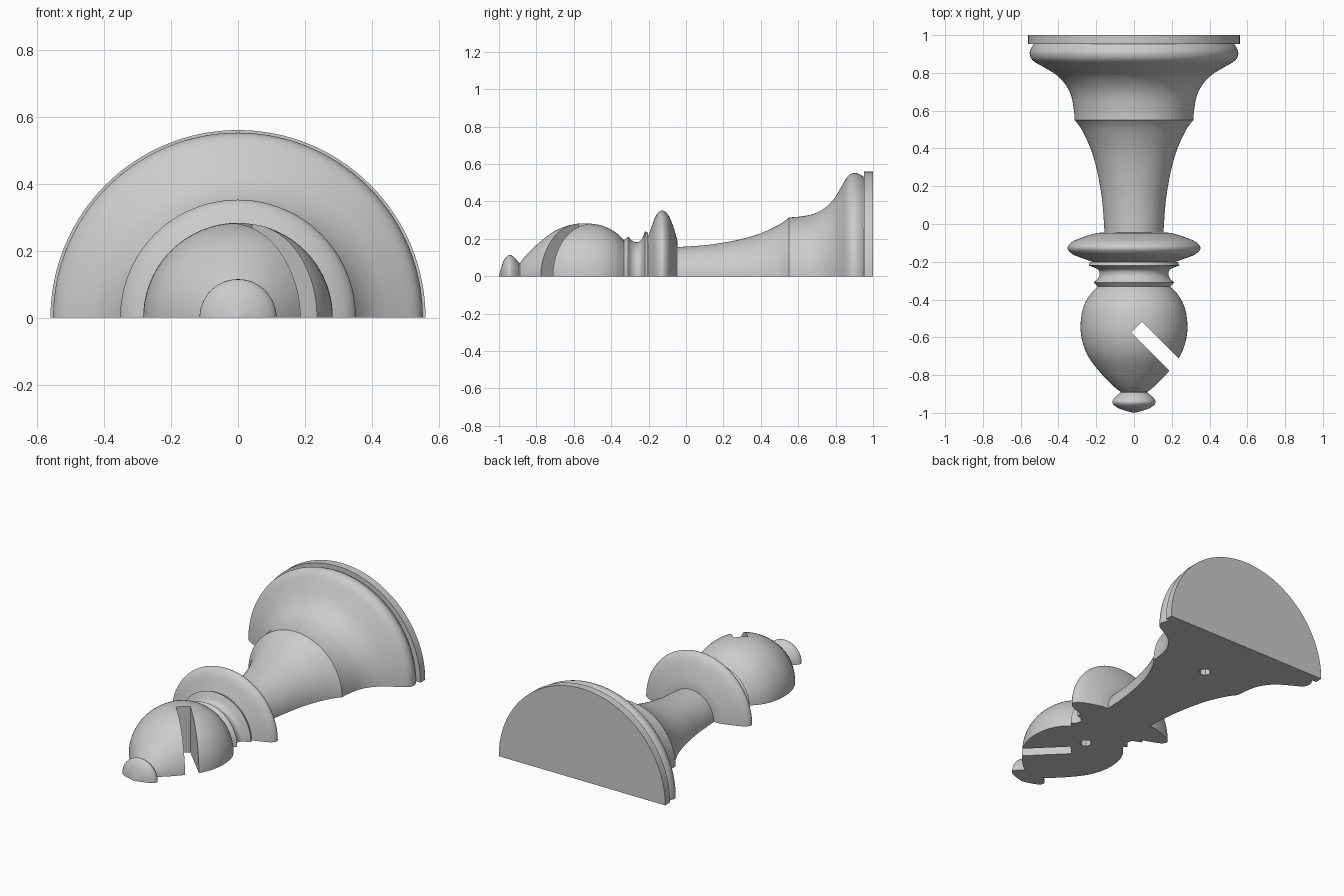
import bpy, bmesh, math
from mathutils import Matrix, Vector

if "Cube" in bpy.data.objects:
    bpy.data.objects.remove(bpy.data.objects["Cube"])

SEGMENTS = 64

# Profile sections as (y, radius); each is a smooth curve, with creases between
finial = [(-1, 0), (-.992, .033), (-.975, .083), (-.948, .114), (-.92, .103), (-.892, .071)]
head = [(-.888, .072), (-.85, .118), (-.78, .184), (-.7, .243), (-.62, .274), (-.54, .283),
        (-.45, .271), (-.38, .237), (-.332, .192)]
neck_lip = [(-.332, .192), (-.31, .212)]
neck_cove = [(-.305, .208), (-.29, .192), (-.266, .182), (-.24, .192), (-.219, .240)]
neck_ring = [(-.219, .240), (-.202, .233)]
collar_disc = [(-.202, .214), (-.185, .262), (-.16, .325), (-.128, .352), (-.095, .328),
               (-.068, .265), (-.047, .195)]
stem = [(-.045, .156), (.1, .166), (.2, .18), (.3, .2), (.4, .23), (.5, .277), (.548, .312)]
base_flare = [(.55, .315), (.6, .318), (.68, .333), (.74, .364), (.79, .412), (.83, .477),
              (.865, .535), (.9, .552), (.93, .545), (.953, .53)]
base_rim = [(.953, .56), (1, .56), (1, 0)]


def smooth_curve(points, steps=4):
    """Catmull-Rom through the given points."""
    p = [Vector(q) for q in points]
    p = [2 * p[0] - p[1]] + p + [2 * p[-1] - p[-2]]
    out = []
    for a, b, c, d in zip(p, p[1:], p[2:], p[3:]):
        for i in range(steps):
            t = i / steps
            out.append(.5 * (2 * b + (c - a) * t + (2 * a - 5 * b + 4 * c - d) * t ** 2
                             + (3 * b - a - 3 * c + d) * t ** 3))
    return out + [p[-2]]


profile = []
for section in (finial, head, neck_lip, neck_cove, neck_ring, collar_disc, stem, base_flare):
    profile += smooth_curve(section) if len(section) > 2 else [Vector(q) for q in section]
profile += [Vector(q) for q in base_rim]
clean = [profile[0]]
for q in profile[1:]:
    if (q - clean[-1]).length > 1e-4:
        clean.append(q)
profile = clean

# Half-turned body, closed with a flat underside
bm = bmesh.new()
rings = []
for y, r in profile:
    if r < 1e-5:
        rings.append([bm.verts.new((0, y, 0))] * (SEGMENTS + 1))
    else:
        rings.append([bm.verts.new((r * math.cos(math.pi * i / SEGMENTS), y,
                                    r * math.sin(math.pi * i / SEGMENTS) if 0 < i < SEGMENTS else 0))
                      for i in range(SEGMENTS + 1)])
for a, b in zip(rings, rings[1:]):
    for i in range(SEGMENTS):
        bm.faces.new(list(dict.fromkeys((a[i], a[i + 1], b[i + 1], b[i]))))
    bm.faces.new(list(dict.fromkeys((a[0], b[0], b[-1], a[-1]))))
bmesh.ops.recalc_face_normals(bm, faces=bm.faces)
mesh = bpy.data.meshes.new("half_bishop")
bm.to_mesh(mesh)
bm.free()
body = bpy.data.objects.new("half_bishop", mesh)
bpy.context.collection.objects.link(body)


def cut(cutter):
    cutter.hide_render = True
    bpy.context.view_layer.objects.active = body
    mod = body.modifiers.new(cutter.name, 'BOOLEAN')
    mod.operation, mod.solver, mod.object = 'DIFFERENCE', 'EXACT', cutter
    bpy.ops.object.modifier_apply(modifier=mod.name)
    bpy.data.objects.remove(cutter)


# Diagonal slot through the head
length = .5
offset = length / 2 / math.sqrt(2)
bpy.ops.mesh.primitive_cube_add(size=1, location=(.013 + offset, -.546 - offset, 0),
                                rotation=(0, 0, -math.pi / 4))
slot = bpy.context.object
slot.name = "head_slot_cutter"
slot.scale = (length, .08, 1)
bpy.context.view_layer.update()
cut(slot)

# Alignment pin holes in the flat underside
for y in (-.43, .63):
    bpy.ops.mesh.primitive_cylinder_add(vertices=8, radius=.034, depth=.2, location=(0, y, 0))
    pin = bpy.context.object
    pin.name = "pin_hole_cutter"
    cut(pin)

bpy.ops.object.select_all(action='DESELECT')
body.select_set(True)
bpy.context.view_layer.objects.active = body
bpy.ops.object.shade_smooth_by_angle(angle=math.radians(30))
